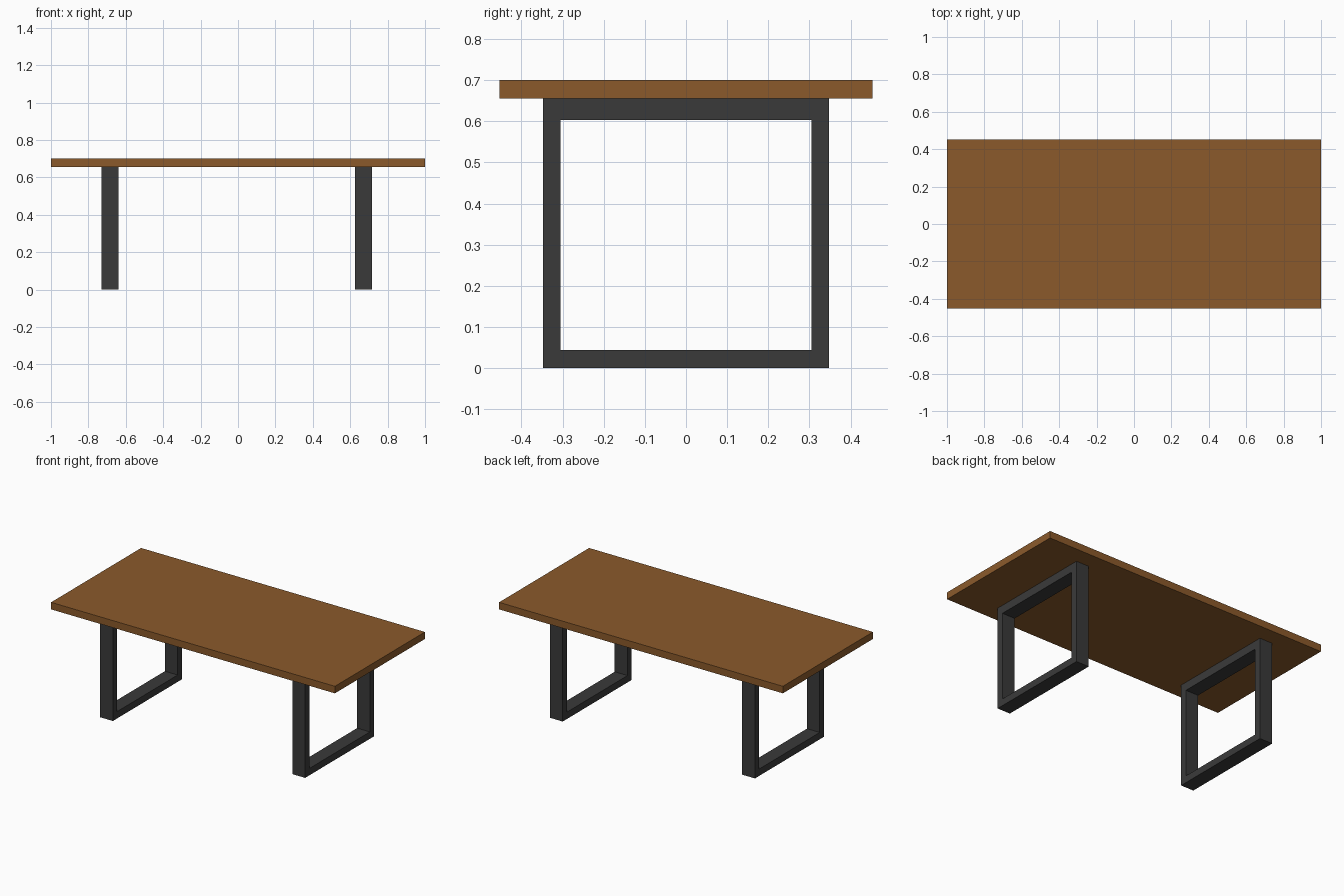
import bpy
import bmesh

if "Cube" in bpy.data.objects:
    bpy.data.objects.remove(bpy.data.objects["Cube"])


def material(name, color):
    mat = bpy.data.materials.new(name)
    mat.diffuse_color = (*color, 1.0)
    mat.use_nodes = True
    mat.node_tree.nodes["Principled BSDF"].inputs["Base Color"].default_value = mat.diffuse_color
    return mat


def add_object(name, bm, mat):
    bmesh.ops.recalc_face_normals(bm, faces=bm.faces)
    mesh = bpy.data.meshes.new(name)
    bm.to_mesh(mesh)
    bm.free()
    mesh.materials.append(mat)
    obj = bpy.data.objects.new(name, mesh)
    bpy.context.collection.objects.link(obj)
    return obj


def rectangle(y, z0, z1):
    return [(-y, z0), (y, z0), (y, z1), (-y, z1)]


def leg_frame(name, x0, x1, mat):
    # Closed rectangular loop: an outer and inner outline swept along x
    bm = bmesh.new()
    outer = rectangle(0.347, 0.0, 0.655)
    inner = rectangle(0.305, 0.044, 0.603)
    rings = [[bm.verts.new((x, y, z)) for y, z in outline]
             for x, outline in ((x0, outer), (x1, outer), (x1, inner), (x0, inner))]
    for r in range(4):
        a, b = rings[r], rings[(r + 1) % 4]
        for i in range(4):
            j = (i + 1) % 4
            bm.faces.new((a[i], a[j], b[j], b[i]))
    return add_object(name, bm, mat)


wood = material("brown wood", (0.258, 0.102, 0.024))
metal = material("dark metal", (0.042, 0.042, 0.042))

# Table top slab
bm = bmesh.new()
bmesh.ops.create_cube(bm, size=1.0)
bmesh.ops.scale(bm, vec=(2.0, 0.906, 0.045), verts=bm.verts)
bmesh.ops.translate(bm, vec=(0, 0, 0.6775), verts=bm.verts)
add_object("table_top", bm, wood)

# Two open leg frames
leg_frame("left_leg_frame", -0.729, -0.639, metal)
leg_frame("right_leg_frame", 0.626, 0.716, metal)
